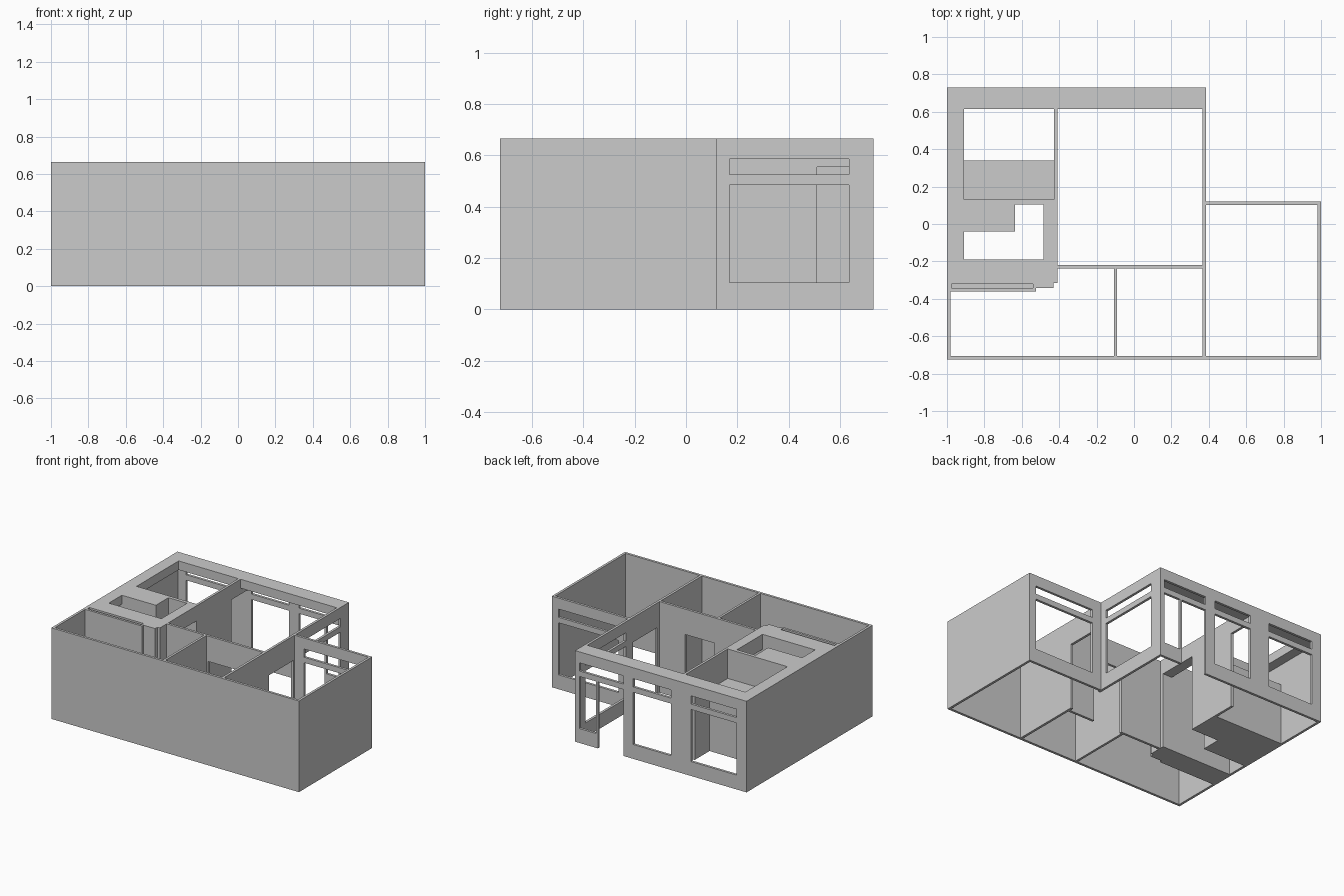
import bpy

if "Cube" in bpy.data.objects:
    bpy.data.objects.remove(bpy.data.objects["Cube"])

H = 0.665            # wall height
T = 0.018            # wall thickness
SOFFIT = 0.60        # underside of the ceiling edge
DOOR = 0.555
Y0, Y1 = -0.725, 0.73
GLASS = (0.105, 0.485)
TRANSOM = (0.525, 0.585)


def box(name, x, y, z=(0, H)):
    """Axis-aligned box from (min, max) pairs."""
    bpy.ops.mesh.primitive_cube_add(size=1)
    o = bpy.context.object
    o.name = o.data.name = name
    for v in o.data.vertices:
        v.co = [(a + b) / 2 + c * (b - a) for (a, b), c in zip((x, y, z), v.co)]
    return o


def cut(o, x, y, z):
    """Cut a box-shaped opening out of an object."""
    c = box("cutter", x, y, z)
    c.hide_render = True
    m = o.modifiers.new("opening", 'BOOLEAN')
    m.operation = 'DIFFERENCE'
    m.solver = 'EXACT'
    m.object = c
    bpy.context.view_layer.objects.active = o
    bpy.ops.object.modifier_apply(modifier=m.name)
    bpy.data.objects.remove(c)


# Plain outer walls
box("front_wall", (-1, 1), (Y0, Y0 + T))
box("left_wall", (-1, -1 + T), (Y0 + T, Y1 - T))
box("right_wall", (1 - T, 1), (Y0 + T, 0.12))

# Back wall with a balcony door and three windows
back = box("back_wall", (-1, 0.385), (Y1 - T, Y1))
through = (Y1 - 0.1, Y1 + 0.1)
for x in ((0.215, 0.35), (-0.39, -0.085), (-0.92, -0.55)):
    cut(back, x, through, GLASS)
for x in ((-0.005, 0.35), (-0.39, -0.085), (-0.92, -0.55)):
    cut(back, x, through, TRANSOM)
cut(back, (-0.005, 0.2), through, (-0.1, GLASS[1]))

# Wall between living room and right room: window outside, doorway inside
side = box("side_wall", (0.385 - T, 0.385), (Y0 + T, Y1 - T))
for z in (GLASS, TRANSOM):
    cut(side, (0.3, 0.45), (0.17, 0.635), z)
cut(side, (0.3, 0.45), (-0.19, 0.09), (-0.1, GLASS[1]))

# Back wall of the right room with window and transom
right_back = box("right_room_back_wall", (0.385, 1 - T), (0.12 - T, 0.12))
for z in (GLASS, TRANSOM):
    cut(right_back, (0.46, 0.945), (0.0, 0.2), z)

# Inner partitions around the small front room
hall = box("hall_partition", (-0.41, 0.385 - T), (-0.237, -0.219))
cut(hall, (-0.075, 0.16), (-0.3, -0.15), (-0.1, 0.48))
box("front_partition", (-0.107, -0.09), (Y0 + T, -0.237))

# Partition of the back-left room, open beside the window
bath = box("back_room_partition", (-0.428, -0.41), (0.13, Y1 - T))
cut(bath, (-0.5, -0.35), (0.51, Y1 - T - 0.002), (-0.1, DOOR))

# Ceiling edge along the back and left walls
box("back_soffit", (-1 + T, 0.385 - T), (0.615, Y1 - T), (SOFFIT, H))
box("left_soffit_back", (-1 + T, -0.91), (0.13, 0.615), (SOFFIT, H))
box("left_soffit_middle", (-1 + T, -0.91), (-0.19, -0.04), (SOFFIT, H))

# Thick service core with lintel over its doorway
box("core_back_wall", (-0.635, -0.41), (0.105, 0.13))
box("core_shaft", (-1 + T, -0.635), (-0.04, 0.13))
box("core_front_wall", (-1 + T, -0.41), (-0.315, -0.19))
box("core_lintel", (-0.485, -0.41), (-0.19, 0.105), (DOOR, H))
box("low_block", (-1 + T, -0.428), (0.13, 0.34), (0, 0.45))

# Pocket-door wall with its slot, and the jamb opposite
pocket = box("pocket_wall", (-1 + T, -0.525), (-0.36, -0.315))
cut(pocket, (-0.975, -0.54), (-0.343, -0.32), (0.5, H + 0.1))
box("pocket_jamb", (-0.525, -0.43), (-0.342, -0.315))
